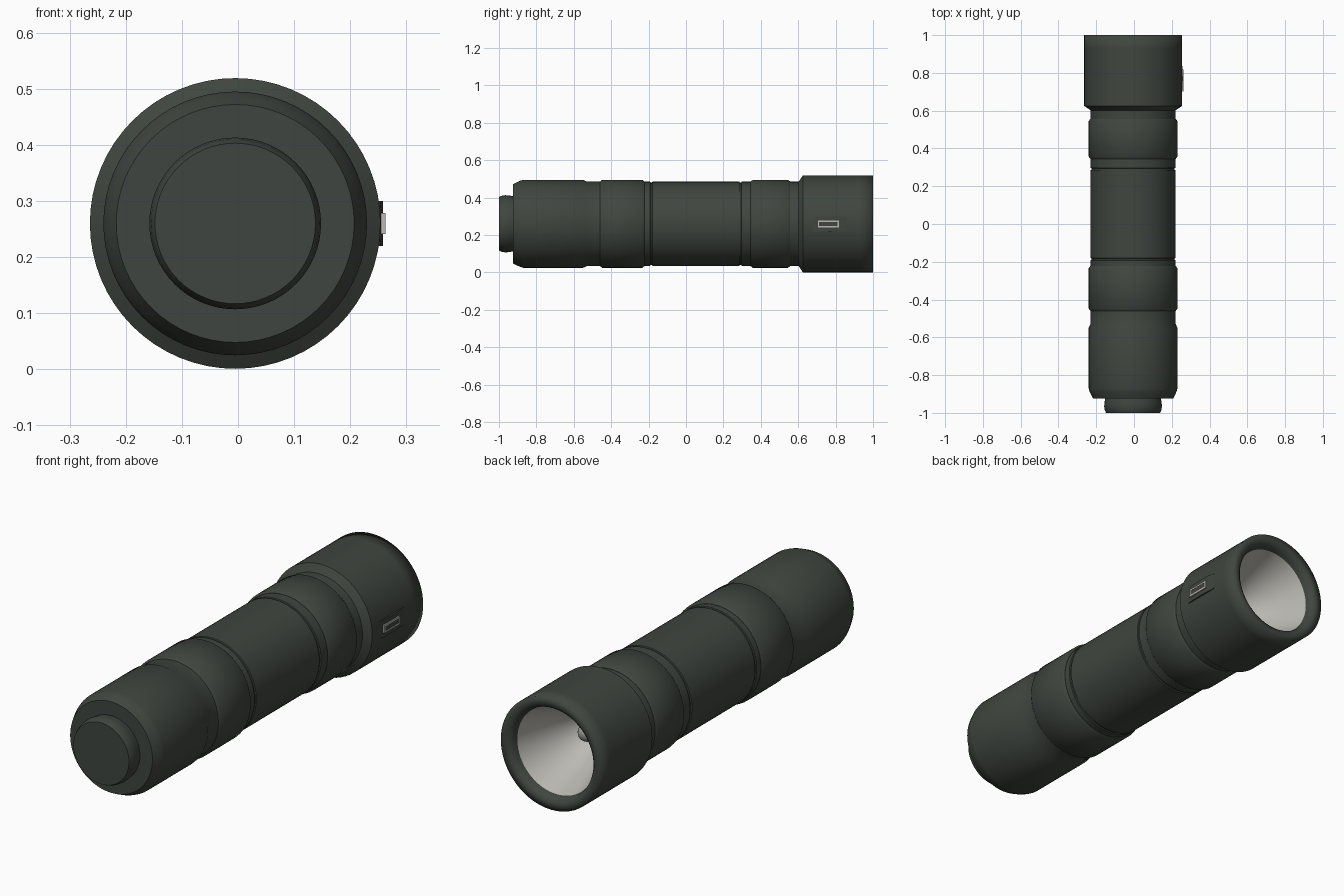
import bpy, bmesh, math

if "Cube" in bpy.data.objects:
    bpy.data.objects.remove(bpy.data.objects["Cube"])

CX, CZ, SEG = -0.005, 0.26, 64


def material(name, rgb):
    m = bpy.data.materials.new(name)
    m.diffuse_color = (*rgb, 1)
    m.use_nodes = True
    m.node_tree.nodes["Principled BSDF"].inputs["Base Color"].default_value = m.diffuse_color
    return m


GREEN = material("dark green metal", (0.05, 0.06, 0.05))
SILVER = material("pale grey", (0.50, 0.49, 0.45))
BULB = material("mid grey", (0.33, 0.33, 0.31))


def finish(name, bm, mat, angle=30):
    me = bpy.data.meshes.new(name)
    bm.to_mesh(me)
    bm.free()
    me.materials.append(mat)
    ob = bpy.data.objects.new(name, me)
    bpy.context.collection.objects.link(ob)
    if angle:
        bpy.ops.object.select_all(action='DESELECT')
        ob.select_set(True)
        bpy.context.view_layer.objects.active = ob
        bpy.ops.object.shade_smooth_by_angle(angle=math.radians(angle))
    return ob


def lathe(name, profile, mat, angle=30):
    """Turn (y, radius) points about the torch axis, running tail to front."""
    bm = bmesh.new()
    rings = []
    for y, r in profile:
        n = SEG if r > 0 else 1
        rings.append([bm.verts.new((CX + r * math.sin(2 * math.pi * i / SEG), y,
                                    CZ + r * math.cos(2 * math.pi * i / SEG))) for i in range(n)])
    for a, b in zip(rings, rings[1:]):
        for i in range(SEG):
            j = (i + 1) % SEG
            if len(a) == 1:
                bm.faces.new((a[0], b[j], b[i]))
            elif len(b) == 1:
                bm.faces.new((a[i], a[j], b[0]))
            else:
                bm.faces.new((a[i], a[j], b[j], b[i]))
    return finish(name, bm, mat, angle)


# tail switch cap
lathe("tail_cap", [(-1.0, 0), (-1.0, 0.143), (-0.985, 0.15), (-0.965, 0.153),
                   (-0.945, 0.151), (-0.92, 0.147)], GREEN, 60)

# tail sleeve with a sloped shoulder
lathe("tail_sleeve", [(-0.925, 0.10), (-0.925, 0.212), (-0.905, 0.222), (-0.885, 0.231),
                      (-0.87, 0.235), (-0.55, 0.235), (-0.53, 0.226), (-0.45, 0.226)], GREEN, 50)


# raised grip rings
def grip_ring(name, y0, y1):
    lathe(name, [(y0, 0.21), (y0, 0.226), (y0 + 0.012, 0.235),
                 (y1 - 0.012, 0.235), (y1, 0.226), (y1, 0.21)], GREEN, 50)


grip_ring("rear_ring", -0.46, -0.222)
grip_ring("front_ring", 0.345, 0.557)

# central tube with a narrow groove near each end
lathe("tube", [(-0.24, 0.225), (-0.192, 0.225), (-0.190, 0.220), (-0.182, 0.220), (-0.18, 0.225),
               (0.285, 0.225), (0.287, 0.220), (0.295, 0.220), (0.297, 0.225), (0.36, 0.225)], GREEN)

# head and neck
lathe("head", [(0.54, 0.225), (0.602, 0.225), (0.625, 0.259), (0.93, 0.259)], GREEN)

# front rim, softly shaded
lathe("rim", [(0.93, 0.259), (1.0, 0.259), (1.0, 0.225), (0.985, 0.208), (0.96, 0.202)], GREEN, 180)

# bowl reflector and bulb
lathe("reflector", [(0.66, 0), (0.66, 0.035)] +
      [(0.67 + 0.295 * (t / 8) ** 1.6, 0.05 + 0.155 * t / 8) for t in range(9)], SILVER, 60).data.flip_normals()
bm = bmesh.new()
bmesh.ops.create_uvsphere(bm, u_segments=24, v_segments=16, radius=0.04)
bmesh.ops.translate(bm, verts=bm.verts, vec=(CX, 0.735, CZ))
finish("bulb", bm, BULB, 60)

# arched switch plate on the right of the head
bm = bmesh.new()
outline = [(0.235, 0.685), (0.253, 0.685), (0.257, 0.72), (0.2585, 0.77),
           (0.257, 0.82), (0.253, 0.86), (0.235, 0.86)]
face = bm.faces.new([bm.verts.new((x, y, CZ - 0.04)) for x, y in outline])
ext = bmesh.ops.extrude_face_region(bm, geom=[face])
bmesh.ops.translate(bm, verts=[v for v in ext["geom"] if isinstance(v, bmesh.types.BMVert)], vec=(0, 0, 0.08))
bmesh.ops.recalc_face_normals(bm, faces=bm.faces)
finish("switch_plate", bm, GREEN, 30)


def box(name, x0, x1, y0, y1, z0, z1, mat):
    bm = bmesh.new()
    bmesh.ops.create_cube(bm, size=1)
    bmesh.ops.scale(bm, verts=bm.verts, vec=(x1 - x0, y1 - y0, z1 - z0))
    bmesh.ops.translate(bm, verts=bm.verts, vec=((x0 + x1) / 2, (y0 + y1) / 2, (z0 + z1) / 2))
    finish(name, bm, mat, 0)


# pale frame around a dark switch button
Y0, Y1, Z0, Z1, W = 0.702, 0.817, CZ - 0.019, CZ + 0.019, 0.008
box("frame_bottom", 0.25, 0.263, Y0, Y1, Z0, Z0 + W, SILVER)
box("frame_top", 0.25, 0.263, Y0, Y1, Z1 - W, Z1, SILVER)
box("frame_rear", 0.25, 0.263, Y0, Y0 + W, Z0 + W, Z1 - W, SILVER)
box("frame_front", 0.25, 0.263, Y1 - W, Y1, Z0 + W, Z1 - W, SILVER)
box("switch_button", 0.25, 0.262, Y0 + W, Y1 - W, Z0 + W, Z1 - W, GREEN)
